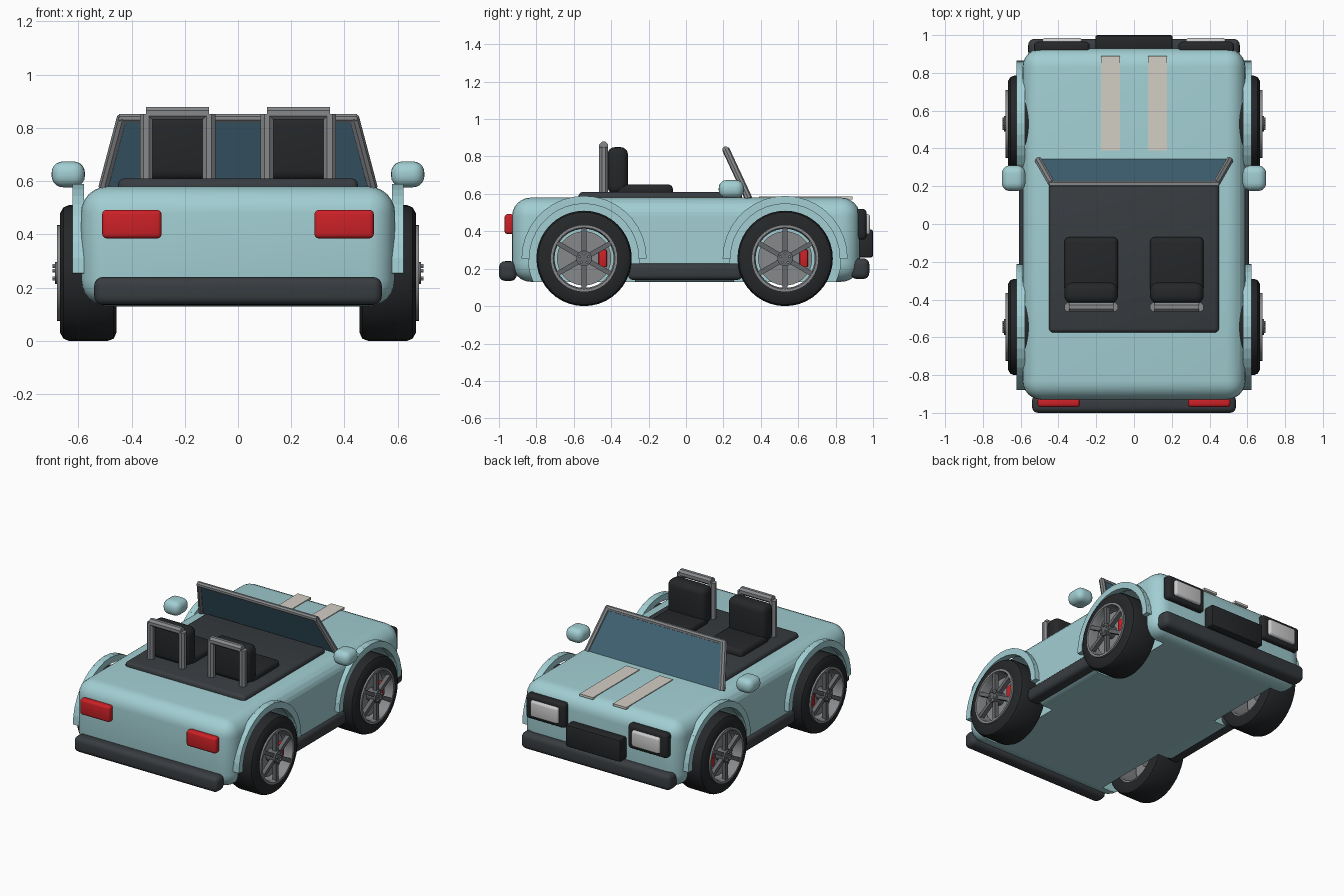
import bpy, bmesh
from math import sin, cos, pi, radians
from mathutils import Vector, Matrix

if "Cube" in bpy.data.objects:
    bpy.data.objects.remove(bpy.data.objects["Cube"])


def material(name, r, g, b):
    m = bpy.data.materials.new(name)
    m.diffuse_color = (r, g, b, 1)
    m.use_nodes = True
    m.node_tree.nodes["Principled BSDF"].inputs["Base Color"].default_value = m.diffuse_color
    return m


PAINT = material("paint", 0.36, 0.62, 0.65)
DARK = material("dark_trim", 0.04, 0.046, 0.052)
RUBBER = material("rubber", 0.018, 0.02, 0.022)
METAL = material("metal", 0.24, 0.25, 0.26)
SPOKE = material("spoke_metal", 0.13, 0.135, 0.145)
RED = material("red", 0.6, 0.015, 0.02)
GLASS = material("glass", 0.06, 0.14, 0.2)
LENS = material("lens", 0.6, 0.61, 0.62)
CREAM = material("stripe_cream", 0.65, 0.62, 0.56)


def finish(name, bm, mat):
    bmesh.ops.recalc_face_normals(bm, faces=bm.faces)
    me = bpy.data.meshes.new(name)
    bm.to_mesh(me)
    bm.free()
    ob = bpy.data.objects.new(name, me)
    bpy.context.collection.objects.link(ob)
    if mat:
        me.materials.append(mat)
    return ob


def box(name, x, y, z, mat, bevel=0.0, seg=3):
    """Box from (min, max) ranges, with rounded edges."""
    bm = bmesh.new()
    size = [r[1] - r[0] for r in (x, y, z)]
    mid = [(r[1] + r[0]) / 2 for r in (x, y, z)]
    bmesh.ops.create_cube(bm, size=1, matrix=Matrix.Translation(mid) @ Matrix.Diagonal((*size, 1)))
    if bevel:
        bmesh.ops.bevel(bm, geom=bm.edges[:], offset=bevel, segments=seg, profile=0.5, affect='EDGES')
    return finish(name, bm, mat)


def around(c, half):
    return (c - half, c + half)


def side(s, a, b):
    return tuple(sorted((s * a, s * b)))


def rod(name, a, b, r, mat, sides=8):
    a, b = Vector(a), Vector(b)
    bm = bmesh.new()
    rot = (b - a).to_track_quat('Z', 'Y').to_matrix().to_4x4()
    bmesh.ops.create_cone(bm, cap_ends=True, segments=sides, radius1=r, radius2=r, depth=(b - a).length,
                          matrix=Matrix.Translation((a + b) / 2) @ rot @ Matrix.Rotation(pi / sides, 4, 'Z'))
    return finish(name, bm, mat)


def lathe(name, profile, s, y, z, mat, n=40):
    """Closed (radius, x) profile turned round the wheel axle."""
    bm = bmesh.new()
    rings = [[bm.verts.new((s * x, y + r * cos(2 * pi * i / n), z + r * sin(2 * pi * i / n)))
              for r, x in profile] for i in range(n)]
    k = len(profile)
    for i in range(n):
        p, q = rings[i], rings[(i + 1) % n]
        for j in range(k):
            bm.faces.new((p[j], p[(j + 1) % k], q[(j + 1) % k], q[j]))
    return finish(name, bm, mat)


def radial_boxes(name, s, y, z, angles, radius, size, x, mat):
    """Boxes (across, radial, tangential) set round an axle."""
    bm = bmesh.new()
    for a in angles:
        bmesh.ops.create_cube(bm, size=1, matrix=Matrix.Translation((s * x, y, z)) @ Matrix.Rotation(a, 4, 'X')
                              @ Matrix.Translation((0, radius, 0)) @ Matrix.Diagonal((*size, 1)))
    return finish(name, bm, mat)


WHEEL_Z = 0.255
AXLES = {"rear": -0.545, "front": 0.53}

# body shell with wheel wells cut out
body = box("body", (-0.59, 0.59), (-0.93, 0.93), (0.13, 0.58), PAINT, 0.1, 6)
for y in AXLES.values():
    for s in (-1, 1):
        cutter = rod("well_cutter", (s * 0.43, y, WHEEL_Z), (s * 0.8, y, WHEEL_Z), 0.298, PAINT, 48)
        cutter.hide_render = True
        mod = body.modifiers.new("well", 'BOOLEAN')
        mod.operation, mod.object, mod.solver = 'DIFFERENCE', cutter, 'EXACT'
        bpy.context.view_layer.objects.active = body
        bpy.ops.object.modifier_apply(modifier=mod.name)
        bpy.data.objects.remove(cutter)

# wheels and segmented fender flares
for axle, y in AXLES.items():
    for s in (-1, 1):
        tag = f"{axle}_{'right' if s > 0 else 'left'}"
        lathe("tyre_" + tag, [(0.175, 0.46), (0.225, 0.457), (0.247, 0.467), (0.255, 0.49), (0.255, 0.635),
                              (0.247, 0.655), (0.225, 0.668), (0.175, 0.668)], s, y, WHEEL_Z, RUBBER)
        lathe("rim_" + tag, [(0.165, 0.465), (0.18, 0.465), (0.18, 0.68), (0.165, 0.68), (0.158, 0.66)],
              s, y, WHEEL_Z, METAL)
        rod("brake_disc_" + tag, (s * 0.595, y, WHEEL_Z), (s * 0.62, y, WHEEL_Z), 0.145, METAL, 32)
        rod("hub_" + tag, (s * 0.56, y, WHEEL_Z), (s * 0.688, y, WHEEL_Z), 0.042, SPOKE, 20)
        radial_boxes("spokes_" + tag, s, y, WHEEL_Z, [radians(30 + 60 * i) for i in range(6)],
                     0.1, (0.028, 0.135, 0.026), 0.663, SPOKE)
        for i in range(5):
            a = 2 * pi * i / 5 + pi / 2
            ly, lz = y + 0.026 * cos(a), WHEEL_Z + 0.026 * sin(a)
            rod(f"lug_nut_{tag}_{i}", (s * 0.68, ly, lz), (s * 0.697, ly, lz), 0.008, METAL, 6)
        box("brake_caliper_" + tag, side(s, 0.59, 0.645), around(y + 0.1, 0.022), around(WHEEL_Z, 0.047),
            RED, 0.008, 2)
        radial_boxes("fender_flare_" + tag, s, y, WHEEL_Z, [radians(5 + 10 * i) for i in range(18)],
                     0.312, (0.045, 0.042, 0.06), 0.6, PAINT)

# bumpers, grille and cockpit floor
box("rear_bumper", (-0.54, 0.54), (-1.0, -0.905), (0.135, 0.24), DARK, 0.032, 4)
box("front_bumper", (-0.56, 0.56), (0.88, 0.98), (0.145, 0.255), DARK, 0.032, 4)
box("grille", (-0.205, 0.205), (0.92, 1.0), (0.26, 0.41), RUBBER, 0.012, 2)
box("cockpit", (-0.45, 0.45), (-0.575, 0.3), (0.55, 0.61), DARK, 0.022, 3)

# windscreen frame and glass
for s in (-1, 1):
    rod("windscreen_pillar", (s * 0.505, 0.335, 0.575), (s * 0.435, 0.212, 0.84), 0.02, METAL)
rod("windscreen_top_bar", (-0.447, 0.212, 0.836), (0.447, 0.212, 0.836), 0.018, METAL)
bm = bmesh.new()
glass = [(-0.5, 0.335, 0.575), (0.5, 0.335, 0.575), (0.435, 0.212, 0.836), (-0.435, 0.212, 0.836)]
offset = Vector((0, 0.009, 0.004))
front = [bm.verts.new(Vector(p) + offset) for p in glass]
back = [bm.verts.new(Vector(p) - offset) for p in glass]
bm.faces.new(front)
bm.faces.new(back)
for i in range(4):
    j = (i + 1) % 4
    bm.faces.new((front[i], front[j], back[j], back[i]))
finish("windscreen_glass", bm, GLASS)

# parts mirrored left and right
for s in (-1, 1):
    c = s * 0.227
    box("sill", side(s, 0.51, 0.61), (-0.31, 0.3), (0.14, 0.228), DARK, 0.025, 3)
    box("seat_cushion", around(c, 0.142), (-0.37, -0.07), (0.59, 0.65), RUBBER, 0.025, 4)
    box("seat_back", around(c, 0.142), (-0.42, -0.31), (0.6, 0.85), RUBBER, 0.04, 4)
    for e in (-1, 1):
        rod("roll_hoop_post", (c + e * 0.118, -0.44, 0.6), (c + e * 0.118, -0.44, 0.852), 0.026, METAL)
    rod("roll_hoop_bar", (c - 0.118, -0.44, 0.855), (c + 0.118, -0.44, 0.855), 0.026, METAL)
    box("mirror", side(s, 0.575, 0.7), (0.175, 0.31), (0.577, 0.674), PAINT, 0.042, 5)
    box("bonnet_stripe", side(s, 0.075, 0.175), (0.39, 0.89), (0.57, 0.585), CREAM)
    box("headlight_bezel", side(s, 0.235, 0.53), (0.9, 0.965), (0.355, 0.52), RUBBER, 0.02, 3)
    box("headlight", side(s, 0.275, 0.485), (0.93, 0.985), (0.382, 0.492), LENS, 0.015, 3)
    box("tail_light", side(s, 0.287, 0.51), (-0.97, -0.92), (0.385, 0.492), RED, 0.016, 3)

# smooth the rounded parts, keep sharp edges
bpy.ops.object.select_all(action='SELECT')
bpy.context.view_layer.objects.active = body
bpy.ops.object.shade_smooth_by_angle(angle=radians(32))
